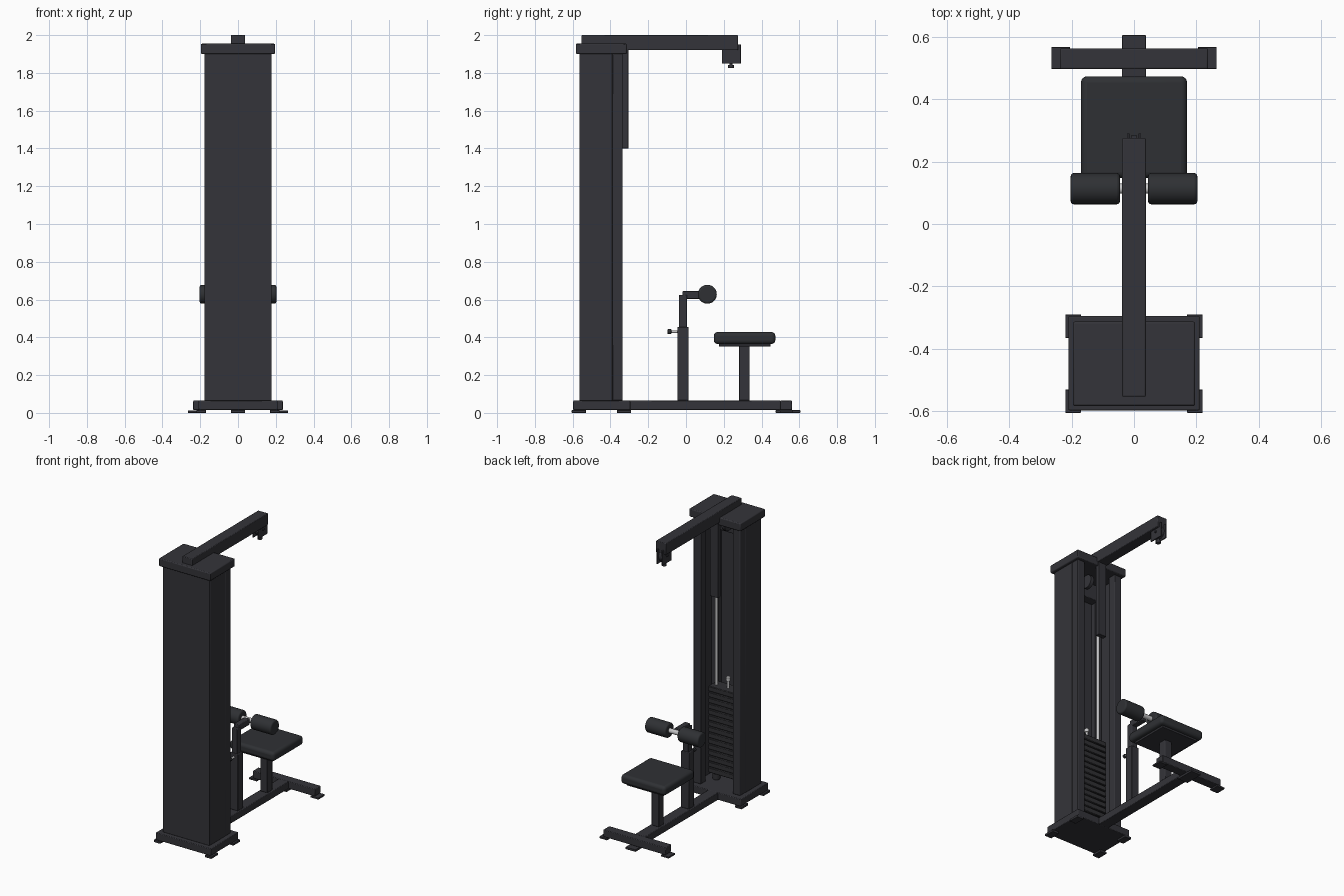
import bpy, math
from mathutils import Vector

cube = bpy.data.objects.get("Cube")
if cube:
    bpy.data.objects.remove(cube, do_unlink=True)


def material(name, colour):
    m = bpy.data.materials.new(name)
    m.use_nodes = True
    m.diffuse_color = (*colour, 1)
    for n in m.node_tree.nodes:
        if n.type == 'BSDF_PRINCIPLED':
            n.inputs["Base Color"].default_value = (*colour, 1)
            n.inputs["Roughness"].default_value = 0.6
    return m


FRAME = material("charcoal_paint", (0.034, 0.034, 0.041))
PAD = material("black_vinyl", (0.028, 0.030, 0.034))
PLATE = material("dark_weight_plate", (0.030, 0.030, 0.034))
STEEL = material("bright_steel", (0.55, 0.55, 0.56))


def finish(o, name, mat, bevel, segments):
    o.name = name
    o.data.materials.append(mat)
    if bevel:
        b = o.modifiers.new("rounded", 'BEVEL')
        b.width, b.segments = bevel, segments
        b.limit_method = 'ANGLE'
    bpy.ops.object.shade_smooth_by_angle(angle=math.radians(35))
    return o


def box(name, x, y, z, mat=FRAME, bevel=0.004, segments=2):
    """Box from (low, high) ranges on each axis."""
    lo, hi = Vector((x[0], y[0], z[0])), Vector((x[1], y[1], z[1]))
    bpy.ops.mesh.primitive_cube_add(size=1, location=(lo + hi) / 2)
    o = bpy.context.object
    o.scale = hi - lo
    bpy.ops.object.transform_apply(location=False, rotation=False, scale=True)
    return finish(o, name, mat, bevel, segments)


def rod(name, start, end, radius, mat=FRAME, bevel=0, sides=24):
    a, b = Vector(start), Vector(end)
    bpy.ops.mesh.primitive_cylinder_add(vertices=sides, radius=radius,
                                        depth=(b - a).length, location=(a + b) / 2)
    o = bpy.context.object
    o.rotation_euler = (b - a).to_track_quat('Z', 'Y').to_euler()
    return finish(o, name, mat, bevel, 3)


def wide(half):
    return (-half, half)


def span(side, a, b):
    return tuple(sorted((side * a, side * b)))


SIDES = ((1, "left"), (-1, "right"))

# Base and floor beams
box("tower_base", wide(0.21), (-0.597, -0.295), (0.015, 0.065))
box("main_beam", wide(0.038), (-0.3, 0.5), (0.015, 0.065))
box("rear_crossbar", wide(0.237), (0.497, 0.562), (0.015, 0.065))
box("rear_centre_foot", wide(0.038), (0.475, 0.605), (0, 0.015), bevel=0.002)
for s, side in SIDES:
    box(f"rear_foot_{side}", span(s, 0.205, 0.265), (0.497, 0.567), (0, 0.012), bevel=0.002)
    for end, y in (("front", -0.605), ("back", -0.365)):
        box(f"base_foot_{end}_{side}", span(s, 0.17, 0.22), (y, y + 0.075), (0, 0.015), bevel=0.002)

# Tower shroud, uprights and cap
box("front_panel", wide(0.178), (-0.565, -0.555), (0.065, 1.9), bevel=0.002)
for s, side in SIDES:
    box(f"side_panel_{side}", span(s, 0.168, 0.178), (-0.558, -0.39), (0.065, 1.9), bevel=0.002)
    box(f"back_upright_{side}", span(s, 0.122, 0.178), (-0.39, -0.335), (0.065, 1.9))
    box(f"front_upright_{side}", span(s, 0.115, 0.168), (-0.555, -0.515), (0.065, 1.9))
box("top_crossbeam", wide(0.12), (-0.55, -0.49), (1.77, 1.88))
box("tower_cap", wide(0.196), (-0.583, -0.313), (1.9, 1.955), bevel=0.006)

# Overhead arm with cable guard and pulley bracket
box("overhead_arm", wide(0.038), (-0.553, 0.275), (1.92, 2.0))
box("cable_guard", wide(0.03), (-0.337, -0.305), (1.4, 1.925), bevel=0.002)
for s, side in SIDES:
    box(f"pulley_bracket_{side}", span(s, 0.015, 0.023), (0.19, 0.29), (1.85, 1.95), bevel=0.001)
rod("end_pulley", (-0.01, 0.24, 1.9), (0.01, 0.24, 1.9), 0.044)
rod("pulley_axle", (-0.03, 0.24, 1.9), (0.03, 0.24, 1.9), 0.008)
rod("cable_stem", (0, 0.238, 1.835), (0, 0.238, 1.87), 0.008)
rod("cable_stop", (0, 0.238, 1.825), (0, 0.238, 1.843), 0.016, bevel=0.004)
rod("tower_pulley", (-0.012, -0.45, 1.85), (0.012, -0.45, 1.85), 0.045)

# Weight stack on guide rods
PLATES, BOTTOM, PITCH = 15, 0.12, 0.04
for i in range(PLATES):
    z = BOTTOM + i * PITCH
    box(f"weight_plate_{i + 1}", wide(0.12), (-0.51, -0.41), (z, z + PITCH - 0.004), PLATE, 0.004, 1)
top = BOTTOM + PLATES * PITCH
box("stack_core", wide(0.11), (-0.5, -0.42), (BOTTOM, top - 0.006), PLATE, 0)
rod("selector_stem", (0, -0.46, top - 0.01), (0, -0.46, top + 0.06), 0.009, STEEL)
rod("selector_head", (0, -0.46, top + 0.045), (0, -0.46, top + 0.07), 0.015, STEEL, 0.003)
for s, side in SIDES:
    rod(f"guide_rod_{side}", (s * 0.09, -0.46, 0.065), (s * 0.09, -0.46, 1.9), 0.01, STEEL)
    rod(f"stack_bumper_{side}", (s * 0.09, -0.46, 0.065), (s * 0.09, -0.46, 0.12), 0.024, PLATE, 0.004)

# Knee roller support
box("knee_post_sleeve", wide(0.03), (-0.045, 0.013), (0.065, 0.455))
box("knee_post", wide(0.022), (-0.038, 0.006), (0.4, 0.625))
box("knee_arm", wide(0.02), (-0.018, 0.1), (0.604, 0.646))
rod("adjuster_pin", (0, -0.09, 0.43), (0, -0.04, 0.43), 0.007, STEEL)
rod("adjuster_knob", (0, -0.097, 0.43), (0, -0.078, 0.43), 0.013, PAD, 0.003)
rod("roller_axle", (-0.19, 0.113, 0.628), (0.19, 0.113, 0.628), 0.016, STEEL)
for s, side in SIDES:
    rod(f"knee_roller_{side}", (s * 0.045, 0.113, 0.628), (s * 0.203, 0.113, 0.628), 0.05, PAD, 0.01, 32)

# Seat
box("seat_post", wide(0.028), (0.28, 0.336), (0.065, 0.36))
box("seat_plate", wide(0.14), (0.175, 0.447), (0.352, 0.37), bevel=0.002)
box("seat_pad", wide(0.17), (0.147, 0.473), (0.365, 0.428), PAD, 0.02, 4)
